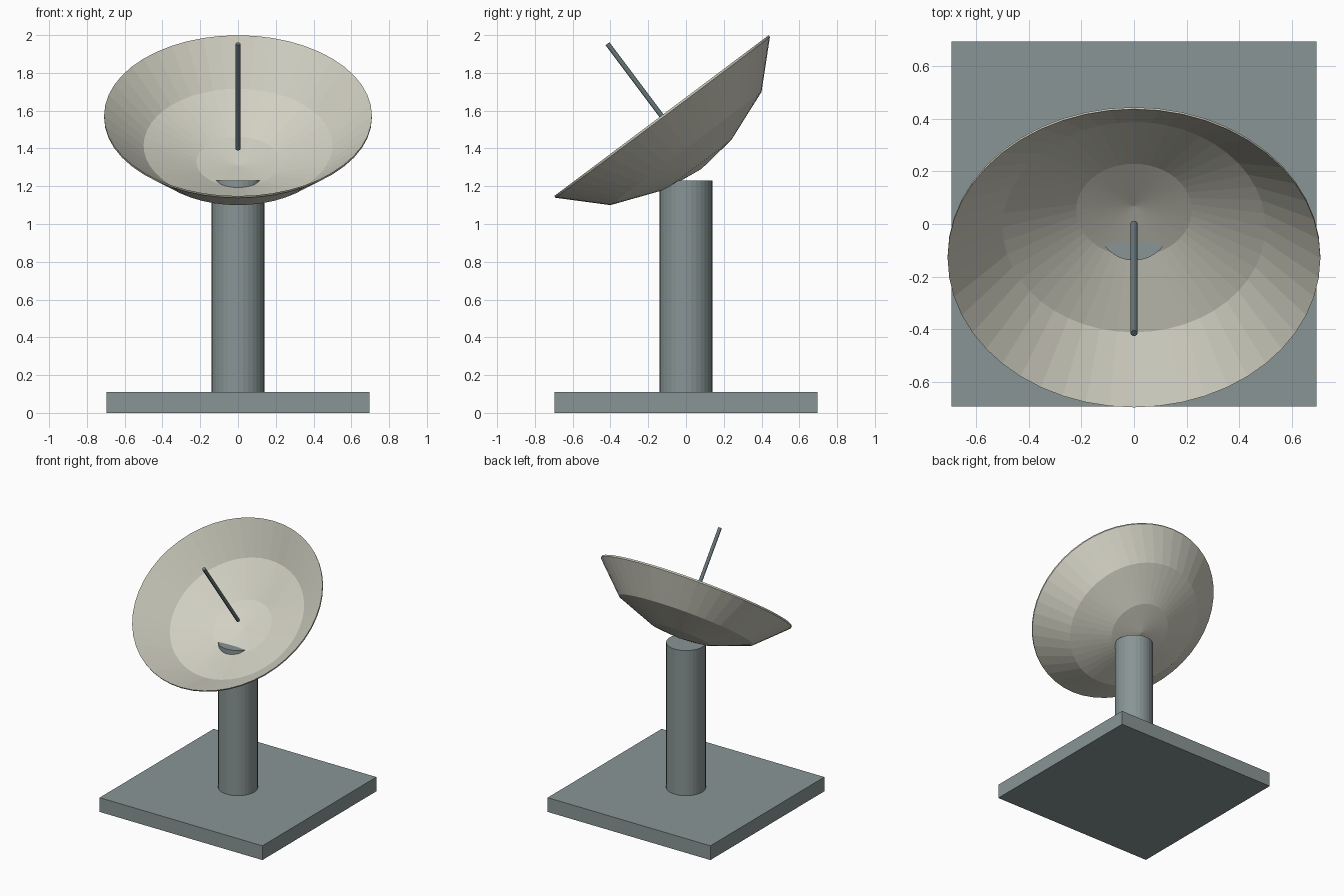
import bpy, bmesh, math
from mathutils import Matrix, Vector

if "Cube" in bpy.data.objects:
    bpy.data.objects.remove(bpy.data.objects["Cube"])


def material(name, rgb):
    m = bpy.data.materials.new(name)
    m.diffuse_color = (*rgb, 1)
    m.use_nodes = True
    m.node_tree.nodes["Principled BSDF"].inputs["Base Color"].default_value = m.diffuse_color
    return m


def make(name, bm, mat, matrix=None, smooth=False):
    if matrix:
        bm.transform(matrix)
    bmesh.ops.recalc_face_normals(bm, faces=bm.faces)
    me = bpy.data.meshes.new(name)
    bm.to_mesh(me)
    bm.free()
    me.materials.append(mat)
    ob = bpy.data.objects.new(name, me)
    bpy.context.collection.objects.link(ob)
    return ob


def cylinder(name, r, z0, z1, sides, mat, matrix=None):
    bm = bmesh.new()
    bmesh.ops.create_cone(bm, cap_ends=True, segments=sides, radius1=r, radius2=r,
                          depth=z1 - z0, matrix=Matrix.Translation((0, 0, (z0 + z1) / 2)))
    return make(name, bm, mat, matrix)


steel = material("steel", (0.25, 0.30, 0.30))
dark = material("dark_steel", (0.14, 0.18, 0.19))
cream = material("cream", (0.64, 0.63, 0.54))

# square base plate
bm = bmesh.new()
bmesh.ops.create_cube(bm, size=1, matrix=Matrix.Translation((0, 0, 0.055))
                      @ Matrix.Diagonal((1.39, 1.39, 0.11, 1)))
make("base_plate", bm, steel)

# post
cylinder("post", 0.139, 0.11, 1.23, 32, steel)

# tilted dish: outer profile up to the rim, then back down the inside
tilt = Matrix.Translation((0, 0, 1.40)) @ Matrix.Rotation(math.radians(36.87), 4, 'X')
profile = [(0, -0.136), (0.22, -0.108), (0.5, 0), (0.709, 0.205),
           (0.709, 0.217), (0.5, 0.02), (0.22, -0.088), (0, -0.114)]
bm = bmesh.new()
verts = [bm.verts.new((r, 0, z)) for r, z in profile]
edges = [bm.edges.new(pair) for pair in zip(verts, verts[1:])]
bmesh.ops.spin(bm, geom=verts + edges, cent=(0, 0, 0), axis=(0, 0, 1),
               angle=math.tau, steps=48, use_merge=True)
bmesh.ops.remove_doubles(bm, verts=bm.verts, dist=1e-4)
make("dish", bm, cream, tilt)

# antenna rod along the dish axis
cylinder("feed_rod", 0.013, -0.003, 0.693, 12, dark, tilt)
